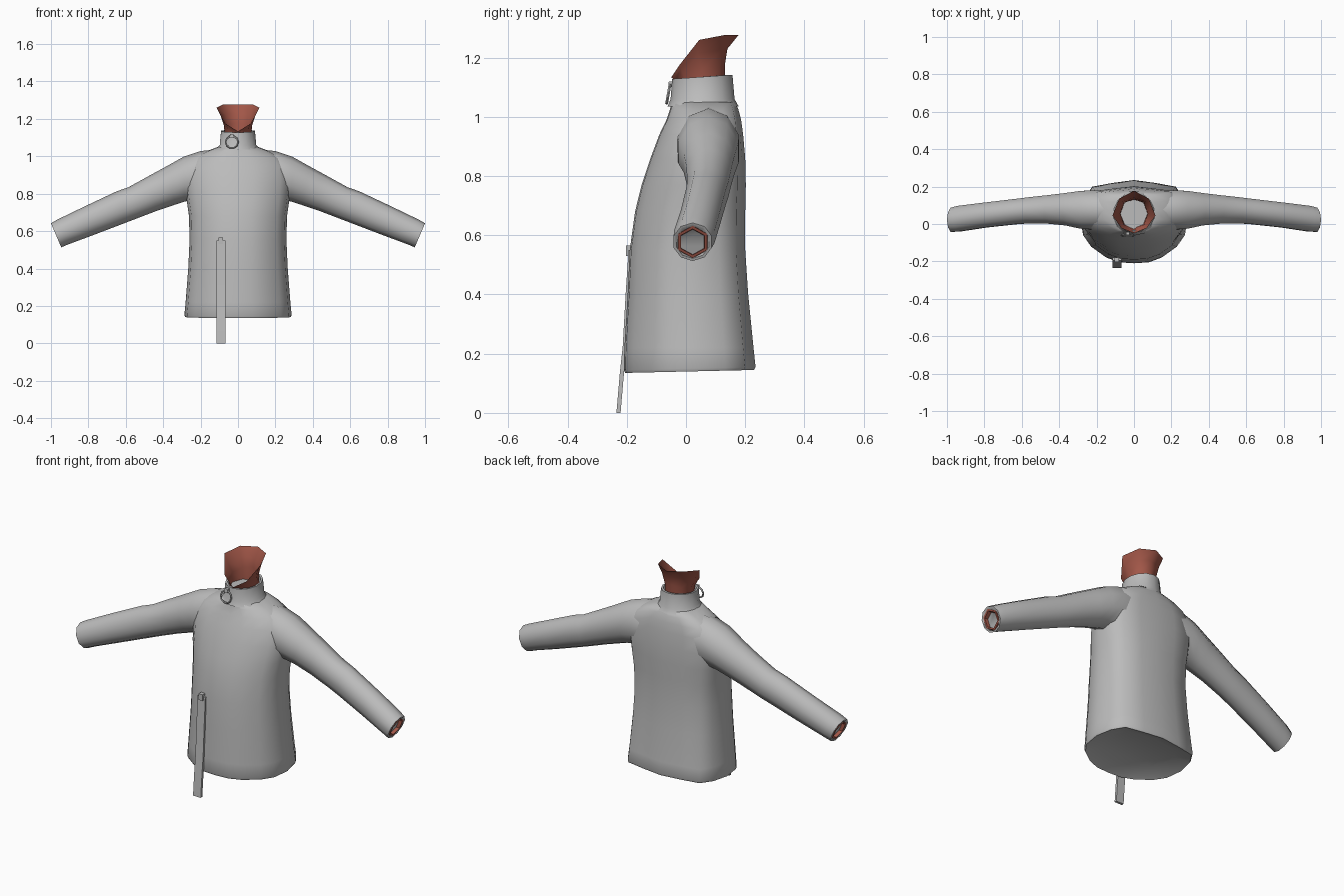
import bpy, bmesh, math
from mathutils import Vector

if "Cube" in bpy.data.objects:
    bpy.data.objects.remove(bpy.data.objects["Cube"])


def material(name, rgb):
    m = bpy.data.materials.new(name)
    m.diffuse_color = (*rgb, 1)
    m.use_nodes = True
    m.node_tree.nodes["Principled BSDF"].inputs["Base Color"].default_value = m.diffuse_color
    return m


GREY = material("grey_cloth", (0.5, 0.5, 0.5))
SKIN = material("red_skin", (0.36, 0.095, 0.065))


def loft(name, rings, mat, cap_start=False, cap_end=False, angle=50):
    """Skin a list of equal-length rings into one object."""
    bm = bmesh.new()
    rows = [[bm.verts.new(p) for p in r] for r in rings]
    n = len(rows[0])
    for a, b in zip(rows, rows[1:]):
        for i in range(n):
            j = (i + 1) % n
            bm.faces.new((a[i], a[j], b[j], b[i]))
    for row, use in ((rows[0], cap_start), (rows[-1], cap_end)):
        if use:
            bm.faces.new(row)
    bmesh.ops.recalc_face_normals(bm, faces=bm.faces)
    me = bpy.data.meshes.new(name)
    bm.to_mesh(me)
    bm.free()
    ob = bpy.data.objects.new(name, me)
    bpy.context.collection.objects.link(ob)
    me.materials.append(mat)
    bpy.context.view_layer.objects.active = ob
    ob.select_set(True)
    bpy.ops.object.shade_smooth_by_angle(angle=math.radians(angle))
    ob.select_set(False)
    return ob


# torso: rounded front, flat broad back
def torso_ring(z, w, f, b, tilt=0.0):
    d = b - f
    half = [(0, 0), (.28, .012), (.52, .07), (.8, .2), (.95, .34), (1, .56), (.93, .77), (.78, .92), (.4, .965), (0, 1)]
    pts = [(x * w, f + t * d, z + tilt * t) for x, t in half]
    return pts + [(-x, y, h) for x, y, h in reversed(pts[1:-1])]


loft("torso", [torso_ring(*r) for r in (
    (.17, .2, -.13, .16),
    (.135, .282, -.205, .23, .01),
    (.145, .287, -.21, .235, .01),
    (.22, .28, -.208, .228),
    (.4, .266, -.197, .21),
    (.55, .259, -.19, .2),
    (.68, .262, -.172, .2),
    (.77, .275, -.15, .202),
    (.86, .285, -.12, .2),
    (.94, .275, -.09, .193),
    (.99, .24, -.066, .186),
    (1.025, .175, -.054, .177),
    (1.05, .108, -.05, .166),
)], GREY, True, True, 60)


# collar: short tube with an inner wall and floor
def oval(z, rx, ry, cy, tilt=0.0, n=14):
    return [(rx * math.sin(t), cy - ry * math.cos(t), z - tilt * math.cos(t))
            for t in (2 * math.pi * i / n for i in range(n))]


loft("collar", [oval(1.035, .125, .12, .058), oval(1.06, .1, .108, .056), oval(1.135, .093, .102, .055, .007),
                oval(1.135, .083, .09, .055, .007), oval(1.105, .08, .088, .058)],
     GREY, False, True, 50)


# sleeves: rings given by upper edge, lower edge and depth range
def sleeve_ring(s, xt, zt, xb, zb, y0, y1, k=1.0, n=10):
    c = Vector(((xt + xb) / 2, (y0 + y1) / 2, (zt + zb) / 2))
    up = (Vector((xt, c.y, zt)) - c) * k
    side = Vector((0, (y1 - y0) / 2 * k, 0))
    out = []
    for i in range(n):
        t = 2 * math.pi * i / n
        p = c + up * math.cos(t) + side * math.sin(t)
        out.append((s * p.x, p.y, p.z))
    return out


SLEEVE = ((.13, 1.035, .2, .76, -.025, .18), (.2, 1.028, .24, .765, -.035, .185),
          (.29, .998, .285, .758, -.03, .182), (.385, .945, .335, .742, -.012, .17),
          (.48, .893, .43, .71, -.002, .158), (.585, .835, .54, .668, 0, .146),
          (.65, .812, .6, .645, -.004, .138), (.82, .732, .765, .582, -.022, .118),
          (.965, .662, .91, .528, -.044, .1), (1.0, .642, .945, .513, -.045, .09))
for s, label in ((1, "left"), (-1, "right")):
    end = SLEEVE[-1]
    inset = (end[0] - .02, end[1] - .0, end[2] - .02, end[3] + .0, end[4], end[5])
    rings = [sleeve_ring(s, *r) for r in SLEEVE]
    rings += [sleeve_ring(s, *end, k=.86), sleeve_ring(s, *inset, k=.72)]
    loft(label + "_sleeve", rings, GREY, True, True, 60)
    # wrist skin lining the cuff
    loft(label + "_wrist", [sleeve_ring(s, *inset, k=.86, n=6), sleeve_ring(s, *end, k=.84, n=6),
                            sleeve_ring(s, *end, k=.68, n=6), sleeve_ring(s, *inset, k=.66, n=6)],
         SKIN)


# neck: open tube with a slanted, flared rim
def neck_ring(half):
    return half + [(-x, y, z) for x, y, z in reversed(half[1:-1])]


loft("neck", [
    neck_ring([(0, -.02, 1.09), (.05, .0, 1.09), (.072, .055, 1.09), (.05, .115, 1.09), (0, .13, 1.09)]),
    neck_ring([(0, -.035, 1.12), (.052, -.008, 1.14), (.074, .055, 1.16), (.052, .115, 1.17), (0, .132, 1.18)]),
    neck_ring([(0, -.045, 1.13), (.062, -.018, 1.165), (.092, .04, 1.215), (.065, .12, 1.225), (0, .14, 1.23)]),
    neck_ring([(0, -.05, 1.133), (.068, -.022, 1.175), (.115, .045, 1.26), (.08, .135, 1.277), (0, .178, 1.277)]),
], SKIN, angle=60)

# zip ring on the collar
bpy.ops.mesh.primitive_torus_add(major_segments=10, minor_segments=5, major_radius=.033, minor_radius=.005,
                                 location=(-.033, -.06, 1.076), rotation=(math.radians(80), 0, 0))
zip_ring = bpy.context.object
zip_ring.name = "zip_ring"
zip_ring.data.materials.append(GREY)


# hanging strap and its small clip
def bar(name, path, x, w, d):
    loft(name, [[(x - w, y - d, z), (x + w, y - d, z), (x + w, y + d, z), (x - w, y + d, z)]
                for y, z in path], GREY, True, True, 30)


bar("strap", [(-.187, .55), (-.197, .4), (-.207, .22), (-.216, .14), (-.228, 0)], -.092, .024, .007)
bar("strap_clip", [(-.19, .53), (-.19, .565)], -.092, .012, .012)
bar("zip_tab", [(-.052, 1.1), (-.05, 1.12)], -.033, .01, .008)
